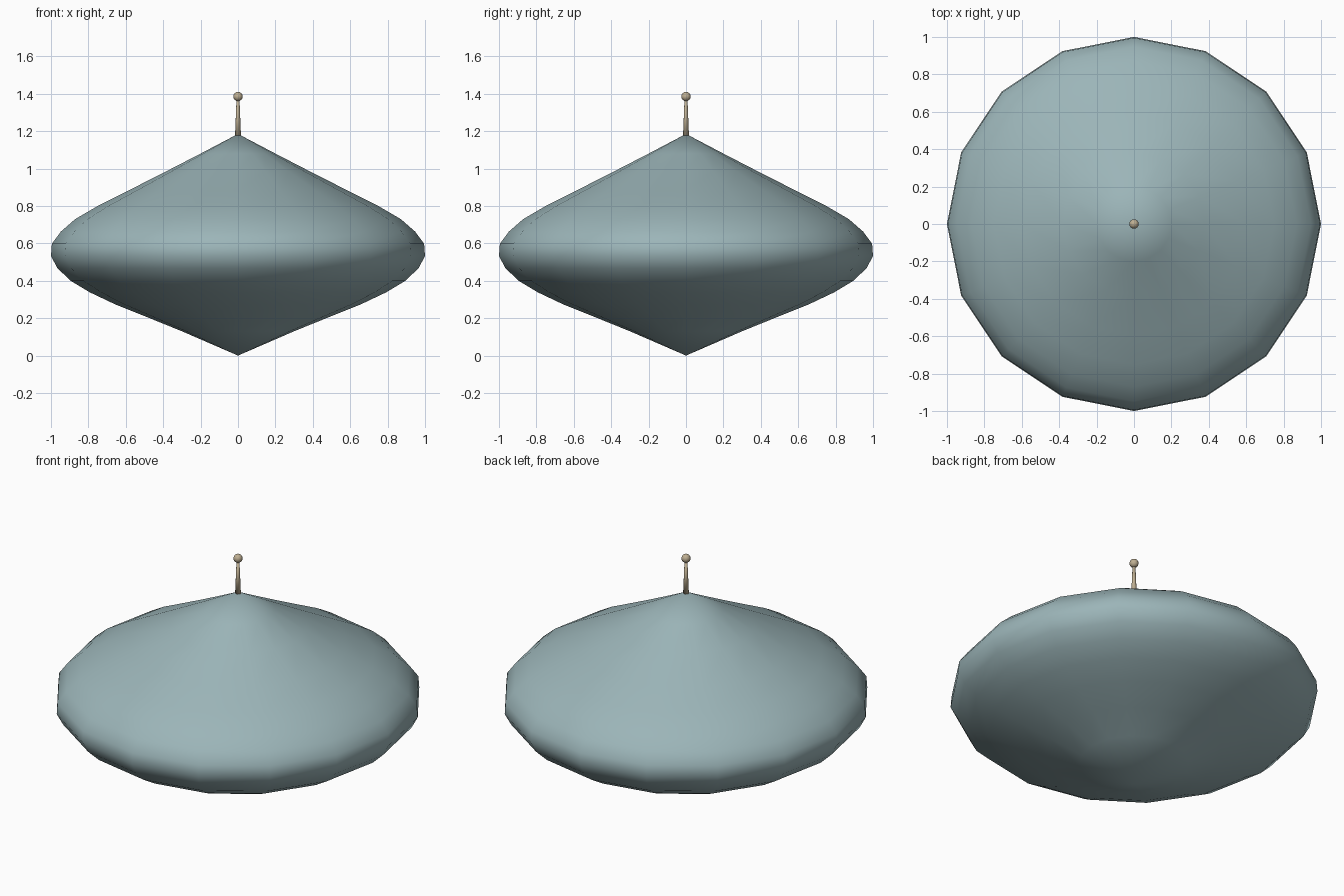
import bpy, bmesh, math

if "Cube" in bpy.data.objects:
    bpy.data.objects.remove(bpy.data.objects["Cube"])


def material(name, rgb):
    m = bpy.data.materials.new(name)
    m.diffuse_color = (*rgb, 1)
    m.use_nodes = True
    m.node_tree.nodes["Principled BSDF"].inputs["Base Color"].default_value = m.diffuse_color
    return m


def lathe(name, profile, sides, mat):
    """Revolve (radius, z) points around z; radius 0 becomes a pole."""
    bm = bmesh.new()
    rings = []
    for r, z in profile:
        if r == 0:
            rings.append([bm.verts.new((0, 0, z))] * sides)
        else:
            rings.append([bm.verts.new((r * math.cos(math.tau * i / sides),
                                        r * math.sin(math.tau * i / sides), z))
                          for i in range(sides)])
    for a, b in zip(rings, rings[1:]):
        for i in range(sides):
            j = (i + 1) % sides
            bm.faces.new(list(dict.fromkeys((a[i], a[j], b[j], b[i]))))
    for f in bm.faces:
        f.smooth = True
    bmesh.ops.recalc_face_normals(bm, faces=bm.faces)
    me = bpy.data.meshes.new(name)
    bm.to_mesh(me)
    bm.free()
    me.materials.append(mat)
    ob = bpy.data.objects.new(name, me)
    bpy.context.collection.objects.link(ob)
    return ob


shell = material("grey teal", (0.33, 0.46, 0.48))
brass = material("pale brass", (0.52, 0.43, 0.29))

# Double-cone body with a rounded rim
lathe("body", [(0, 0), (0.30, 0.13), (0.485, 0.205), (0.655, 0.273), (0.79, 0.337),
               (0.895, 0.40), (0.965, 0.467), (1.0, 0.532), (0.995, 0.598),
               (0.947, 0.663), (0.87, 0.73), (0.75, 0.80), (0.595, 0.878),
               (0.38, 0.987), (0.20, 1.08), (0, 1.185)], 16, shell)

# Tapered mast
lathe("mast", [(0, 1.17), (0.016, 1.17), (0.008, 1.37), (0, 1.37)], 12, brass)

# Ball tip
lathe("mast_ball", [(0.025 * math.sin(math.pi * k / 8) if 0 < k < 8 else 0,
                     1.385 - 0.025 * math.cos(math.pi * k / 8))
                    for k in range(9)], 16, brass)
